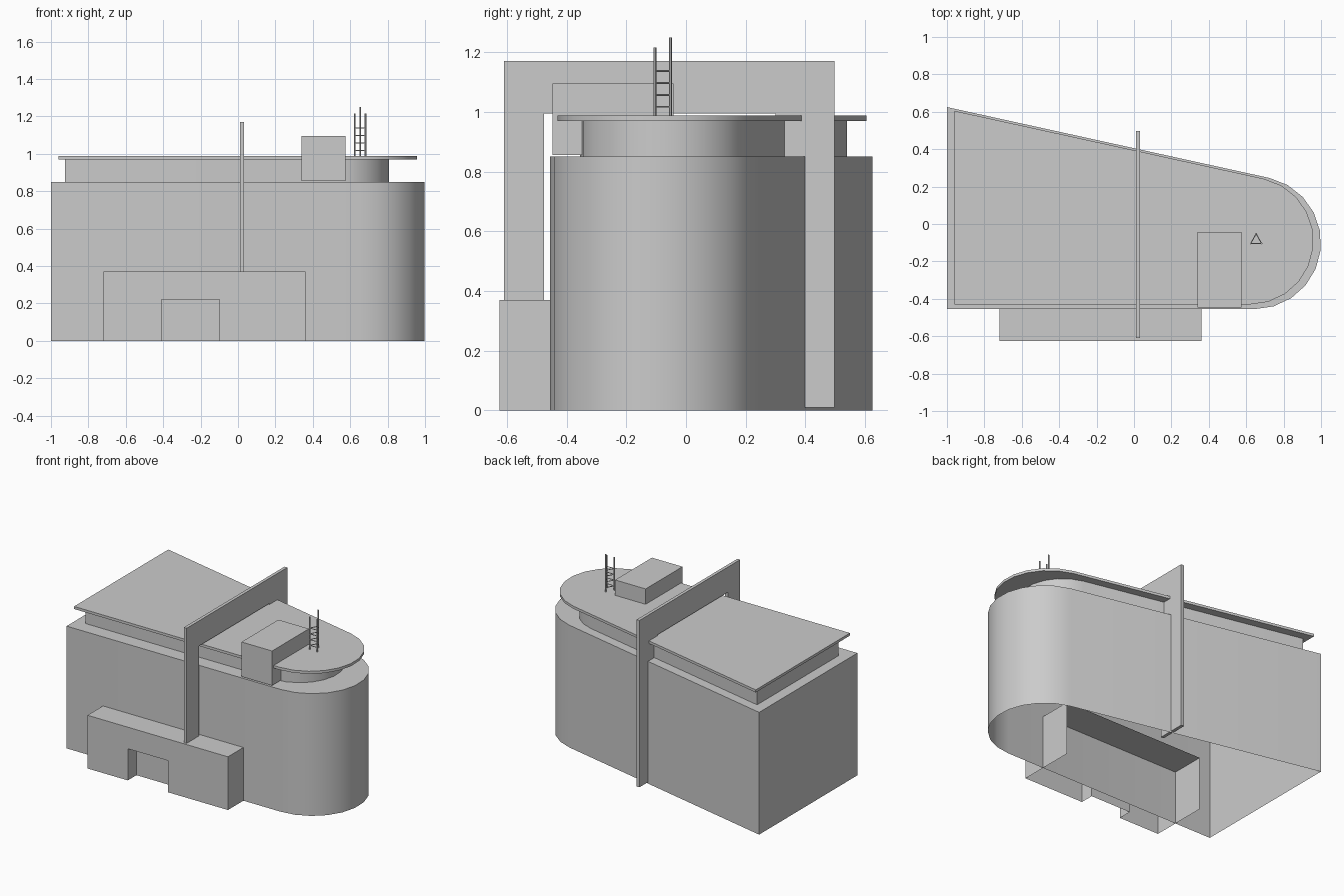
import bpy, bmesh, math
from mathutils import Vector

cube = bpy.data.objects.get("Cube")
if cube:
    bpy.data.objects.remove(cube, do_unlink=True)

grey = bpy.data.materials.new("plain_grey")
grey.use_nodes = True
COLOUR = (0.6, 0.6, 0.6, 1)
grey.diffuse_color = COLOUR
grey.node_tree.nodes["Principled BSDF"].inputs["Base Color"].default_value = COLOUR


def add_object(name, bm, smooth=False):
    bmesh.ops.recalc_face_normals(bm, faces=bm.faces)
    mesh = bpy.data.meshes.new(name)
    bm.to_mesh(mesh)
    bm.free()
    mesh.materials.append(grey)
    obj = bpy.data.objects.new(name, mesh)
    bpy.context.scene.collection.objects.link(obj)
    if smooth:
        bpy.ops.object.select_all(action='DESELECT')
        obj.select_set(True)
        bpy.context.view_layer.objects.active = obj
        bpy.ops.object.shade_smooth_by_angle(angle=math.radians(35))
    return obj


def prism(name, points, shift, smooth=False, open_base=False):
    """Extrude a planar outline along a vector."""
    bm = bmesh.new()
    base = bm.faces.new([bm.verts.new(p) for p in points])
    top = bmesh.ops.extrude_face_region(bm, geom=[base], use_keep_orig=True)
    verts = [g for g in top["geom"] if isinstance(g, bmesh.types.BMVert)]
    bmesh.ops.translate(bm, verts=verts, vec=shift)
    if open_base:
        bmesh.ops.delete(bm, geom=[base], context='FACES_ONLY')
    return add_object(name, bm, smooth)


def box(name, lo, hi):
    corners = [(lo[0], lo[1], lo[2]), (hi[0], lo[1], lo[2]),
               (hi[0], hi[1], lo[2]), (lo[0], hi[1], lo[2])]
    return prism(name, corners, (0, 0, hi[2] - lo[2]))


def rounded_tier(name, left, back, cx, cy, r, z0, z1, open_base=False):
    """Wedge plan with a straight left end and a rounded right end."""
    pts = [(left, back, z0), (left, cy - r, z0)]
    steps = 10
    for i in range(steps + 1):
        a = math.radians(-90 + 167 * i / steps)
        pts.append((cx + r * math.cos(a), cy + r * math.sin(a), z0))
    return prism(name, pts, (0, 0, z1 - z0), True, open_base)


# Main hall, recessed upper storey and overhanging roof
rounded_tier("main_hall", -1, 0.625, 0.645, -0.1, 0.355, 0, 0.85, open_base=True)
rounded_tier("upper_storey", -0.925, 0.54, 0.525, -0.07, 0.285, 0.85, 0.97)
rounded_tier("roof_slab", -0.96, 0.605, 0.62, -0.09, 0.34, 0.97, 0.988)

# Entrance block with a door niche, open underneath and at the rear
REAR = -0.22
entrance = box("entrance_block", (-0.72, -0.625, 0), (0.36, REAR, 0.37))
cutter = box("door_cutter", (-0.41, -0.7, -0.1), (-0.1, -0.53, 0.22))
cutter.hide_render = True
cut = entrance.modifiers.new("door_niche", 'BOOLEAN')
cut.operation = 'DIFFERENCE'
cut.solver = 'EXACT'
cut.object = cutter
bpy.context.view_layer.update()
evaluated = entrance.evaluated_get(bpy.context.evaluated_depsgraph_get())
bm = bmesh.new()
bm.from_mesh(evaluated.to_mesh())
evaluated.to_mesh_clear()
hidden = [f for f in bm.faces
          if f.calc_center_median().z < 0.001 or f.calc_center_median().y > REAR - 0.001]
bmesh.ops.delete(bm, geom=hidden, context='FACES')
entrance.modifiers.clear()
bm.to_mesh(entrance.data)
bm.free()
bpy.data.objects.remove(cutter, do_unlink=True)

# Thin frame that straddles the building
frame = [(-0.61, 0.37), (-0.61, 1.17), (0.497, 1.17), (0.497, 0.01),
         (0.3, 0.01), (0.3, 0.995), (-0.475, 0.995), (-0.475, 0.37)]
prism("frame_fin", [(0.01, y, z) for y, z in frame], (0.022, 0, 0))

# Rooftop plant room
box("roof_box", (0.34, -0.447, 0.855), (0.575, -0.042, 1.095))


# Three-legged lattice mast
def rod(name, start, end, radius):
    start, end = Vector(start), Vector(end)
    axis = end - start
    bm = bmesh.new()
    bmesh.ops.create_cone(bm, cap_ends=True, segments=6, radius1=radius,
                          radius2=radius, depth=axis.length)
    turn = axis.to_track_quat('Z', 'Y').to_matrix()
    bmesh.ops.rotate(bm, verts=bm.verts, matrix=turn)
    bmesh.ops.translate(bm, verts=bm.verts, vec=(start + end) / 2)
    return add_object(name, bm)


legs = [(0.624, -0.104, 1.215), (0.682, -0.104, 1.215), (0.653, -0.052, 1.25)]
for i, (x, y, top) in enumerate(legs):
    rod(f"mast_leg_{i + 1}", (x, y, 0.985), (x, y, top), 0.005)
    nx, ny, _ = legs[(i + 1) % 3]
    for k in range(4):
        z = 1.017 + 0.04 * k
        rod(f"mast_rung_{i + 1}_{k + 1}", (x, y, z), (nx, ny, z), 0.003)
